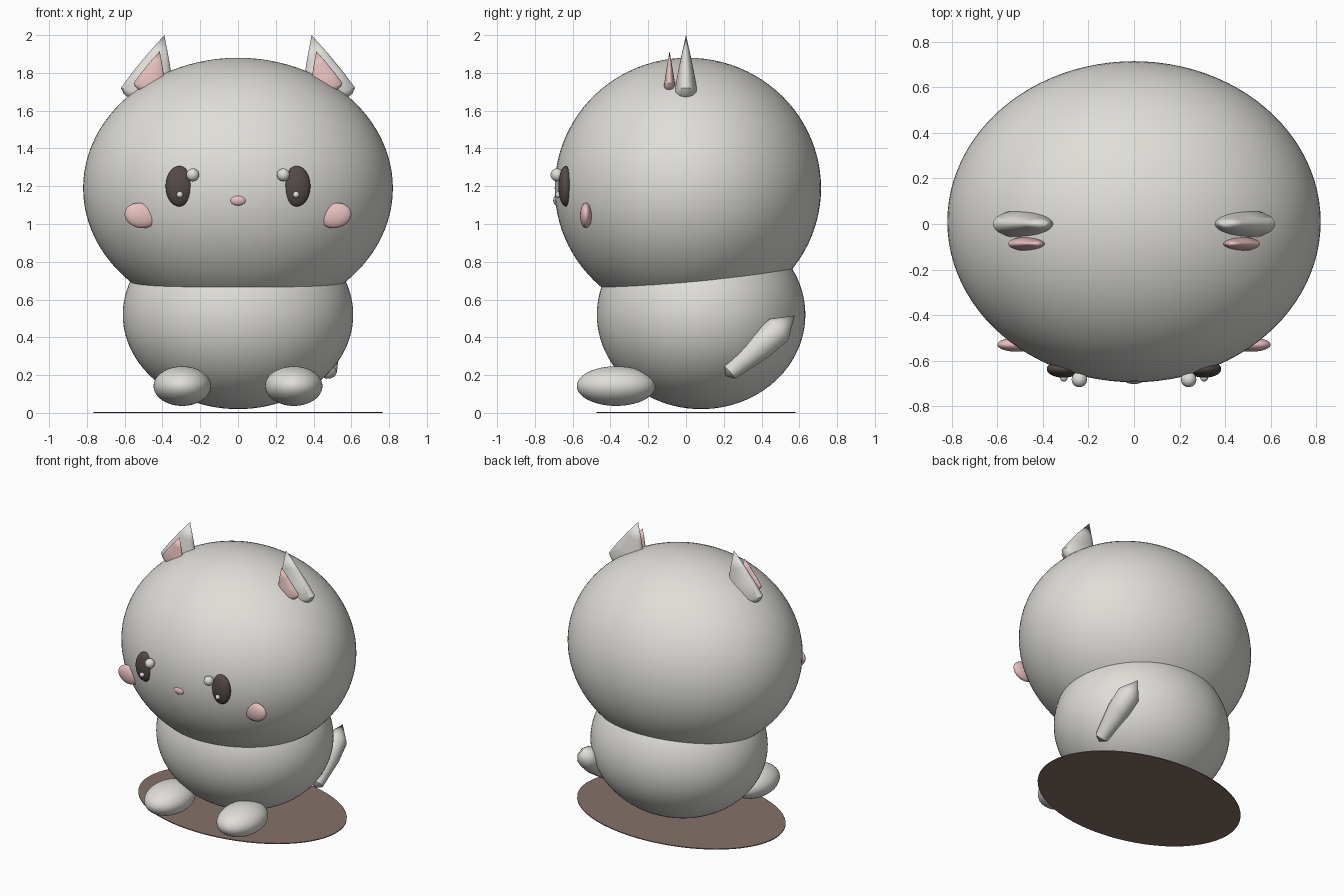
import bpy, bmesh, math
from mathutils import Vector, Matrix

cube = bpy.data.objects.get("Cube")
if cube:
    bpy.data.objects.remove(cube, do_unlink=True)


def material(name, rgb):
    mat = bpy.data.materials.new(name)
    mat.use_nodes = True
    mat.diffuse_color = (*rgb, 1)
    node = next(n for n in mat.node_tree.nodes if n.type == 'BSDF_PRINCIPLED')
    node.inputs["Base Color"].default_value = (*rgb, 1)
    return mat


CREAM = material("warm white", (.74, .73, .69))
PINK = material("soft pink", (.82, .54, .54))
DARK = material("dark brown", (.09, .068, .068))
BROWN = material("ground brown", (.235, .166, .14))


def finish(name, bm, mat, loc, rot=None, smooth_angle=math.radians(45)):
    bmesh.ops.recalc_face_normals(bm, faces=bm.faces)
    mesh = bpy.data.meshes.new(name)
    bm.to_mesh(mesh)
    bm.free()
    mesh.materials.append(mat)
    for face in mesh.polygons:
        face.use_smooth = True
    mesh.set_sharp_from_angle(angle=smooth_angle)
    obj = bpy.data.objects.new(name, mesh)
    obj.location = loc
    if rot:
        obj.rotation_euler = rot
    bpy.context.collection.objects.link(obj)
    return obj


def ellipsoid(name, loc, radii, mat, rot=None, detail=32):
    bm = bmesh.new()
    bmesh.ops.create_uvsphere(bm, u_segments=detail * 2, v_segments=detail, radius=1,
                              matrix=Matrix.Diagonal((*radii, 1)))
    return finish(name, bm, mat, loc, rot)


def lathe(name, profile, loc, scale, mat, rot=None, sides=48, angle=math.radians(45)):
    """Turn a (radius, height) profile with pointed ends around the local z axis."""
    bm = bmesh.new()
    rings = []
    for r, z in profile:
        count = sides if r > 0 else 1
        rings.append([bm.verts.new((r * math.cos(math.tau * i / sides) * scale[0],
                                    r * math.sin(math.tau * i / sides) * scale[1],
                                    z * scale[2])) for i in range(count)])
    for a, b in zip(rings, rings[1:]):
        for i in range(sides):
            j = (i + 1) % sides
            quad = [a[i % len(a)], a[j % len(a)], b[j % len(b)], b[i % len(b)]]
            bm.faces.new(list(dict.fromkeys(quad)))
    return finish(name, bm, mat, loc, rot, angle)


# Head and body
ellipsoid("head", (0, .01, 1.19), (.82, .705, .69), CREAM, detail=48)
ellipsoid("body", (0, .08, .52), (.61, .552, .5), CREAM, detail=48)
ellipsoid("nose", (0, -.683, 1.125), (.043, .02, .028), PINK, detail=16)

# Paired parts
EAR = [(0, -.17), (.55, -.14), (.85, -.08), (1, 0), (.74, .3), (.4, .64), (0, 1)]
LEAN = math.radians(15.5)
for side, s in (("left", 1), ("right", -1)):
    lathe(f"{side}_ear", EAR, (s * .478, 0, 1.682), (.147, .064, .33), CREAM, (0, -s * LEAN, 0))
    lathe(f"{side}_inner_ear", EAR, (s * .468, -.087, 1.722), (.088, .031, .2), PINK,
          (0, -s * LEAN, 0))
    ellipsoid(f"{side}_eye", (s * .31, -.637, 1.2), (.073, .038, .107), DARK)
    ellipsoid(f"{side}_eye_highlight", (s * .24, -.683, 1.26), (.034,) * 3, CREAM, detail=12)
    ellipsoid(f"{side}_eye_sparkle", (s * .308, -.675, 1.155), (.017,) * 3, CREAM, detail=12)
    ellipsoid(f"{side}_cheek", (s * .515, -.53, 1.045), (.086, .031, .066), PINK,
              (0, -s * math.radians(12), 0), detail=20)
    ellipsoid(f"{side}_foot", (s * .295, -.37, .142), (.152, .208, .105), CREAM)

# Tail: a faceted spindle beside the back of the body
start, end = Vector((.48, .21, .195)), Vector((.45, .575, .515))
axis = end - start
TAIL = [(0, 0), (.045, .06), (.055, .2), (.077, .5), (.078, .77), (0, 1)]
lathe("tail", TAIL, start, (1, 1, axis.length), CREAM,
      axis.to_track_quat('Z', 'Y').to_euler(), sides=10)

# Ground disc
bm = bmesh.new()
bmesh.ops.create_cone(bm, cap_ends=True, segments=64, radius1=1, radius2=1, depth=1,
                      matrix=Matrix.Diagonal((.765, .527, .006, 1)))
finish("ground_disc", bm, BROWN, (0, .053, .003))
